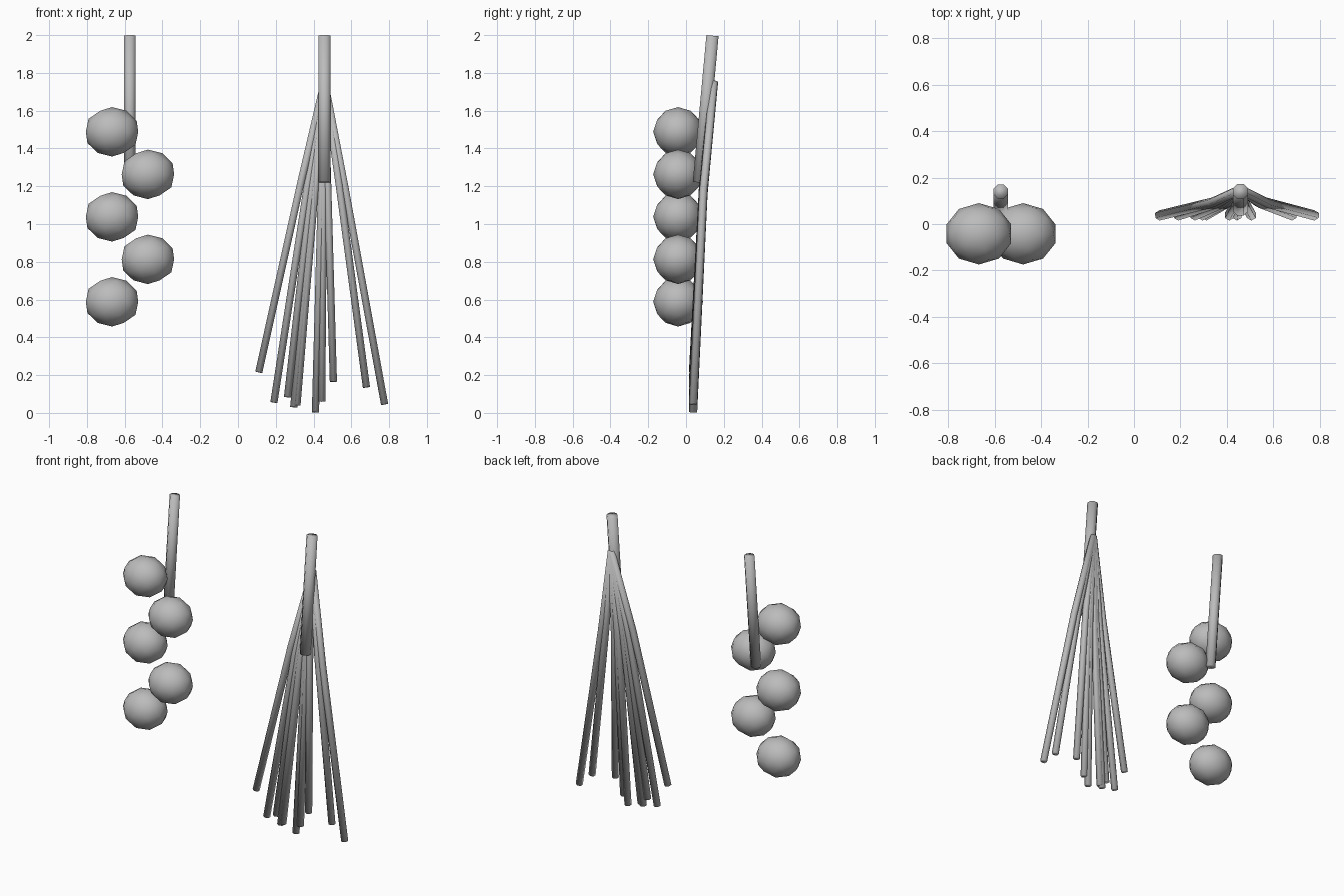
import bpy
import bmesh
from math import cos, sin, pi
from mathutils import Vector

cube = bpy.data.objects.get("Cube")
if cube:
    bpy.data.objects.remove(cube, do_unlink=True)

grey = bpy.data.materials.new("plain grey")
grey.use_nodes = True
colour = (0.5, 0.5, 0.5, 1)
grey.diffuse_color = colour
grey.node_tree.nodes["Principled BSDF"].inputs["Base Color"].default_value = colour


def finish(name, bm):
    """Turn a bmesh into a smooth grey object."""
    bmesh.ops.recalc_face_normals(bm, faces=bm.faces)
    for face in bm.faces:
        face.smooth = True
    mesh = bpy.data.meshes.new(name)
    bm.to_mesh(mesh)
    bm.free()
    mesh.materials.append(grey)
    obj = bpy.data.objects.new(name, mesh)
    bpy.context.collection.objects.link(obj)
    return obj


def tube(name, path, radius, sides):
    """Capped round bar that follows a path of points."""
    path = [Vector(p) for p in path]
    bm = bmesh.new()
    rings = []
    for i in range(len(path)):
        along = (path[min(i + 1, len(path) - 1)] - path[max(i - 1, 0)]).normalized()
        side = Vector((0, 1, 0)).cross(along).normalized()
        front = along.cross(side)
        angles = [2 * pi * (k + 0.5) / sides for k in range(sides)]
        rings.append([bm.verts.new(path[i] + radius * (cos(a) * side + sin(a) * front))
                      for a in angles])
    for low, high in zip(rings, rings[1:]):
        for k in range(sides):
            n = (k + 1) % sides
            bm.faces.new((low[k], low[n], high[n], high[k]))
    bm.faces.new(rings[0])
    bm.faces.new(rings[-1])
    return finish(name, bm)


# Two leaning hanging pegs
for name, x, radius in (("bulb_peg", -0.573, 0.033), ("stalk_peg", 0.458, 0.035)):
    tube(name, [(x, 0.14, 1.997), (x, 0.068, 1.22)], radius, 8)

# String of bulbs, alternating from side to side
for i in range(5):
    bm = bmesh.new()
    bmesh.ops.create_icosphere(bm, subdivisions=2, radius=1)
    bulb = finish(f"bulb_{i + 1}", bm)
    bulb.scale = (0.146, 0.132, 0.131)
    bulb.location = (-0.477 if i % 2 else -0.667, -0.042, 1.488 - 0.225 * i)

# Bundle of stalks fanning out from one knot, each with a slight bend
knot = Vector((0.458, 0.148, 1.755))
tips = [(0.11, 0.215), (0.19, 0.055), (0.262, 0.083), (0.295, 0.03), (0.312, 0.04),
        (0.41, 0.003), (0.443, 0.06), (0.505, 0.165), (0.68, 0.135), (0.776, 0.045)]
for i, (x, z) in enumerate(tips):
    tip = Vector((x, 0.037, z))
    bend = knot.lerp(tip, 0.34)
    bend.x += 0.012 * (x - knot.x)
    bend.y = 0.092
    tube(f"stalk_{i + 1}", [knot, bend, tip], 0.022, 6)
